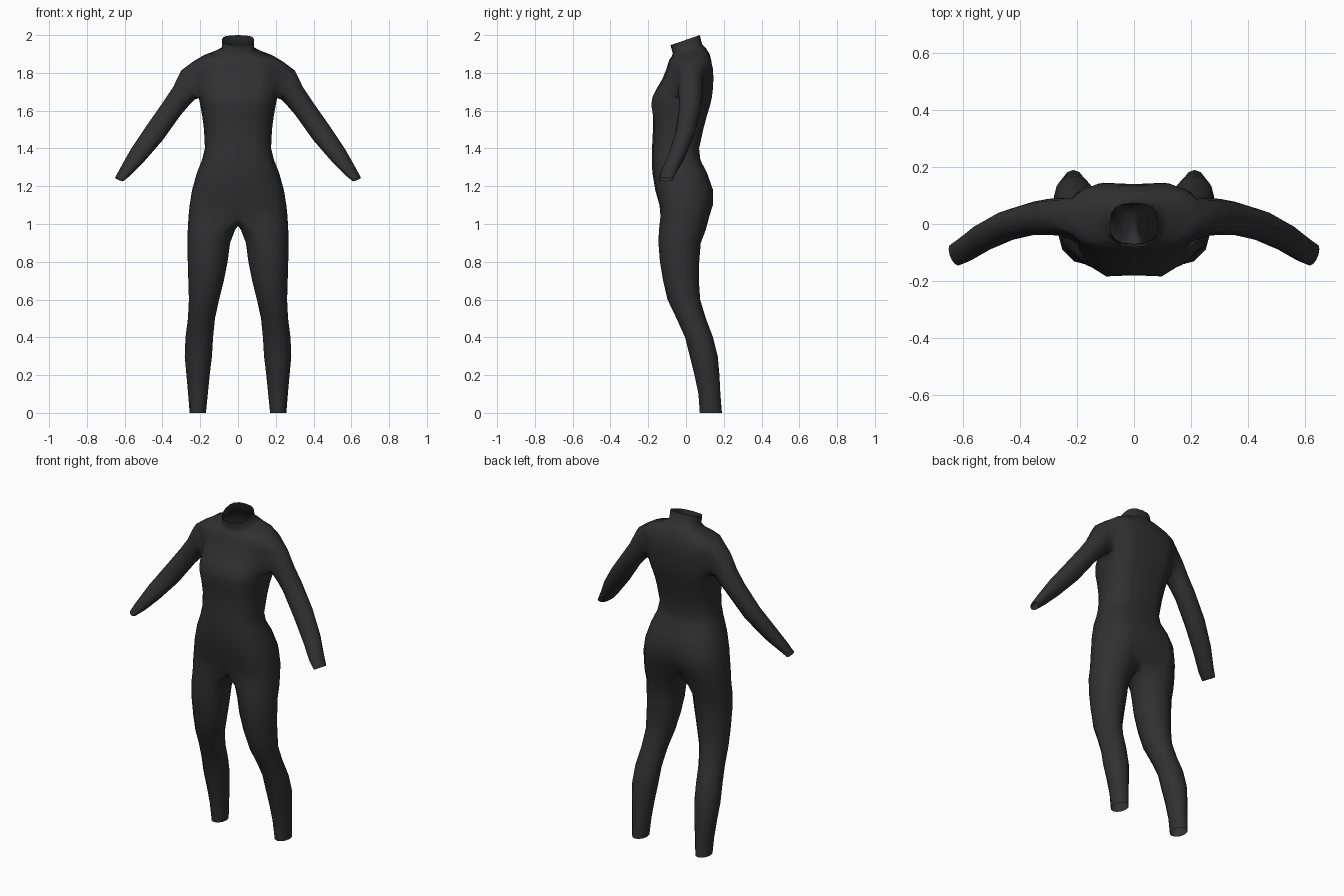
import bpy, bmesh, math

if "Cube" in bpy.data.objects:
    bpy.data.objects.remove(bpy.data.objects["Cube"])

bm = bmesh.new()


def power(v, e=0.75):
    return math.copysign(abs(v) ** e, v) if abs(v) > 1e-6 else 0.0


def bridge(a, b, closed=True, skip=()):
    """Join two rings of equal length with quads."""
    n = len(a)
    for i in range(n if closed else n - 1):
        if i not in skip:
            j = (i + 1) % n
            bm.faces.new((a[i], a[j], b[j], b[i]))


def torso_ring(z, w, front, back, side, dip_f=0, dip_b=0, tilt=0):
    """Half ring from centre front, round the side, to centre back."""
    ring = []
    for i in range(9):
        a = math.radians(-90 + 22.5 * i)
        s = power(math.sin(a))
        y = side + s * ((back - side) if s > 0 else (side - front))
        y += dip_f if i == 0 else -dip_b if i == 8 else 0
        ring.append(bm.verts.new((w * power(math.cos(a)), y, z + tilt * y)))
    return ring


def leg_ring(z, x_in, x_out, front, back):
    cx, rx = (x_in + x_out) / 2, (x_out - x_in) / 2
    cy, ry = (front + back) / 2, (back - front) / 2
    return [bm.verts.new((cx + rx * math.cos(math.radians(30 * (i - 4))),
                          cy + ry * math.sin(math.radians(30 * (i - 4))), z))
            for i in range(12)]


def arm_ring(ux, uz, lx, lz, cy, ry, skew):
    """Ring between an upper and a lower outline point, turned forward by skew."""
    ring = []
    for k in range(12):
        c, s = math.cos(math.radians(30 * k)), math.sin(math.radians(30 * k))
        ring.append(bm.verts.new(((ux + lx) / 2 + (ux - lx) / 2 * c + skew * ry * s,
                                  cy + ry * s,
                                  (uz + lz) / 2 + (uz - lz) / 2 * c)))
    return ring


# Collar, shoulders, chest, waist and hips
torso = [torso_ring(*r) for r in (
    (1.975, .085, -.082, .073, 0, 0, 0, .34),
    (1.925, .086, -.070, .085, .005, 0, 0, .3),
    (1.905, .120, -.076, .105, .015, 0, 0, .25),
    (1.885, .190, -.085, .125, .03, 0, 0, .12),
    (1.860, .238, -.092, .140, .03, 0, .005),
    (1.820, .235, -.104, .150, .03, 0, .01),
    (1.770, .225, -.124, .152, .03, 0, .012),
    (1.720, .215, -.158, .150, .03, .005, .015),
    (1.670, .208, -.190, .144, .02, .014, .015),
    (1.630, .200, -.196, .135, .01, .016, .014),
    (1.570, .189, -.183, .117, -.01, .008, .012),
    (1.500, .180, -.175, .098, -.02, 0, .01),
    (1.400, .175, -.180, .076, -.04, 0, .008),
    (1.340, .190, -.181, .082, -.04, 0, .006),
    (1.270, .218, -.178, .120, -.03, 0, .012),
    (1.180, .243, -.163, .153, -.02, 0, .03),
    (1.100, .256, -.145, .152, -.02, .005, .045),
    (1.040, .262, -.142, .132, -.02, .03, .06))]
for n in range(len(torso) - 1):
    bridge(torso[n], torso[n + 1], False, (3, 4) if 4 <= n < 8 else ())

# Legs start from the hip ring closed by a strip under the crotch
previous = torso[-1] + [bm.verts.new(p) for p in
                        ((0, .035, 1.0), (0, -.02, .99), (0, -.07, 1.0))]
for r in ((.97, .015, .266, -.143, .105), (.9, .042, .267, -.146, .078),
          (.8, .055, .266, -.138, .070), (.7, .075, .263, -.121, .068),
          (.6, .100, .260, -.098, .075), (.5, .122, .265, -.050, .105),
          (.4, .132, .278, -.005, .143), (.3, .138, .282, .020, .168),
          (.2, .150, .273, .045, .177), (.1, .160, .264, .066, .182),
          (0, .170, .256, .073, .190)):
    ring = leg_ring(*r)
    bridge(previous, ring)
    previous = ring

# Arms grow out of the armhole left in the torso
rows = torso[4:9]
previous = ([rows[0][4]] + [r[5] for r in rows] + [rows[4][4]]
            + [r[3] for r in reversed(rows)])
for r in ((.300, 1.813, .227, 1.660, .025, .066, 0),
          (.345, 1.722, .262, 1.625, .025, .063, 0),
          (.400, 1.640, .305, 1.575, .020, .058, .05),
          (.488, 1.515, .400, 1.442, -.005, .052, .2),
          (.568, 1.395, .502, 1.325, -.050, .046, .3),
          (.620, 1.300, .568, 1.258, -.090, .042, .3),
          (.648, 1.246, .610, 1.226, -.108, .038, .3)):
    ring = arm_ring(*r)
    bridge(previous, ring)
    previous = ring

bmesh.ops.delete(bm, geom=[v for v in bm.verts if not v.link_faces], context='VERTS')
bmesh.ops.recalc_face_normals(bm, faces=bm.faces[:])
mesh = bpy.data.meshes.new("bodysuit")
bm.to_mesh(mesh)
bm.free()
mesh.shade_smooth()

fabric = bpy.data.materials.new("charcoal fabric")
fabric.diffuse_color = (.03, .03, .03, 1)
fabric.use_nodes = True
fabric.node_tree.nodes["Principled BSDF"].inputs["Base Color"].default_value = fabric.diffuse_color
mesh.materials.append(fabric)

# Mirror the half into a whole suit
suit = bpy.data.objects.new("bodysuit", mesh)
bpy.context.collection.objects.link(suit)
mirror = suit.modifiers.new("mirror", 'MIRROR')
mirror.use_clip = True
mirror.merge_threshold = 0.0005
